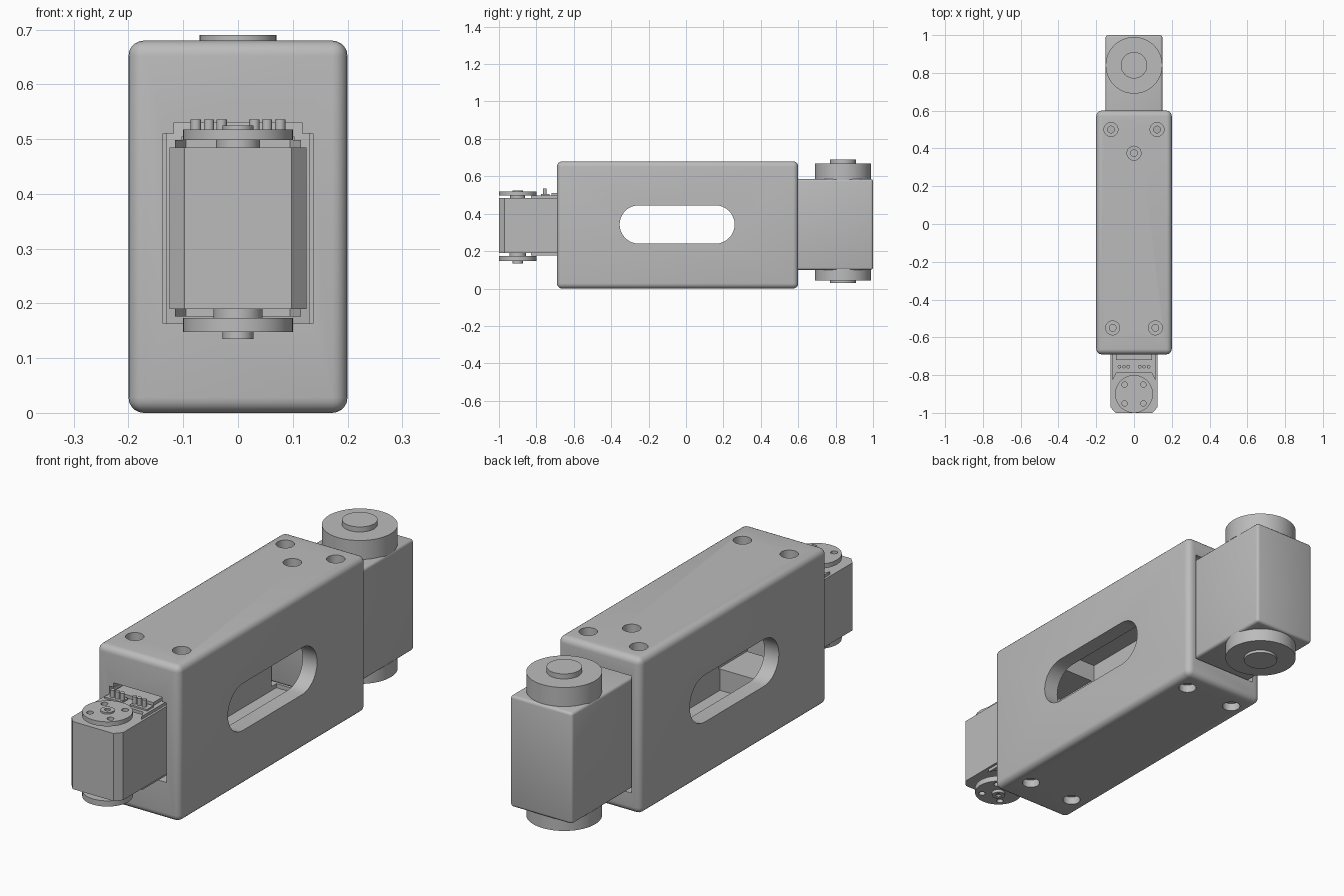
import bpy, bmesh, math
from mathutils import Matrix, Vector

if "Cube" in bpy.data.objects:
    bpy.data.objects.remove(bpy.data.objects["Cube"])

gray = bpy.data.materials.new("plain_gray")
gray.diffuse_color = (0.5, 0.5, 0.5, 1)
gray.use_nodes = True
gray.node_tree.nodes["Principled BSDF"].inputs["Base Color"].default_value = gray.diffuse_color


def finish(name, bm):
    bmesh.ops.recalc_face_normals(bm, faces=bm.faces)
    me = bpy.data.meshes.new(name)
    bm.to_mesh(me)
    bm.free()
    me.materials.append(gray)
    ob = bpy.data.objects.new(name, me)
    bpy.context.collection.objects.link(ob)
    return ob


def box(name, x, y, z):
    bm = bmesh.new()
    bmesh.ops.create_cube(bm, size=1)
    for v in bm.verts:
        v.co = Vector([(a + b) / 2 + c * (b - a) for (a, b), c in zip((x, y, z), v.co)])
    return finish(name, bm)


def disc(name, x, y, z0, z1, r, sides=48):
    bm = bmesh.new()
    bmesh.ops.create_cone(bm, cap_ends=True, segments=sides, radius1=r, radius2=r,
                          depth=z1 - z0, matrix=Matrix.Translation((x, y, (z0 + z1) / 2)))
    return finish(name, bm)


def prism(name, pts, lo, hi, axis):
    # Extrude an outline along x (points are y, z) or along z (points are x, y)
    bm = bmesh.new()
    co = (lambda p: (lo, p[0], p[1])) if axis == "x" else (lambda p: (p[0], p[1], lo))
    f = bm.faces.new([bm.verts.new(co(p)) for p in pts])
    ext = bmesh.ops.extrude_face_region(bm, geom=[f])
    d = (hi - lo, 0, 0) if axis == "x" else (0, 0, hi - lo)
    bmesh.ops.translate(bm, vec=d, verts=[v for v in ext["geom"] if isinstance(v, bmesh.types.BMVert)])
    return finish(name, bm)


def activate(ob):
    bpy.ops.object.select_all(action="DESELECT")
    ob.select_set(True)
    bpy.context.view_layer.objects.active = ob


def bevel(ob, width, segments):
    activate(ob)
    m = ob.modifiers.new("bevel", "BEVEL")
    m.width, m.segments = width, segments
    bpy.ops.object.modifier_apply(modifier=m.name)


def cut(ob, cutters):
    activate(ob)
    for c in cutters:
        m = ob.modifiers.new("cut", "BOOLEAN")
        m.operation, m.solver, m.object = "DIFFERENCE", "EXACT", c
        bpy.ops.object.modifier_apply(modifier=m.name)
        bpy.data.objects.remove(c)


# Housing with rounded edges
housing = box("housing", (-0.2, 0.2), (-0.69, 0.6), (0, 0.68))
bevel(housing, 0.028, 5)

# Hollow inside, front and back openings
cutters = [
    box("cavity", (-0.13, 0.13), (-0.42, 0.45), (0.07, 0.61)),
    box("front_opening", (-0.137, 0.137), (-0.8, -0.41), (0.163, 0.51)),
    box("front_notch", (-0.117, 0.117), (-0.8, -0.405), (0.3, 0.53)),
    box("back_opening", (-0.157, 0.157), (0.415, 0.8), (0.088, 0.598)),
]
# Long round-ended window through both sides
r, zc = 0.1025, 0.3425
slot = []
for yc, start in ((0.26 - r, -90), (-0.355 + r, 90)):
    for i in range(17):
        a = math.radians(start + i * 180 / 16)
        slot.append((yc + r * math.cos(a), zc + r * math.sin(a)))
cutters.append(prism("window", slot, -0.3, 0.3, "x"))
# Countersunk screw holes
for x, y in ((-0.122, 0.5), (0.122, 0.5), (0, 0.375), (-0.113, -0.55), (0.113, -0.55)):
    cutters.append(disc("bore", x, y, 0.645, 0.72, 0.037, 32))
    cutters.append(disc("hole", x, y, 0.58, 0.66, 0.018, 24))
    if x:
        cutters.append(disc("bore", x, y, -0.04, 0.035, 0.037, 32))
        cutters.append(disc("hole", x, y, 0.02, 0.1, 0.018, 24))
cut(housing, cutters)

# Large back motor with stacked discs above and below
motor = box("back_motor", (-0.15, 0.15), (0.43, 1.0), (0.1, 0.585))
bevel(motor, 0.012, 3)
parts = [housing, motor,
         disc("back_top_disc", 0, 0.84, 0.58, 0.668, 0.15, 64),
         disc("back_top_cap", 0, 0.84, 0.66, 0.69, 0.07),
         disc("back_bottom_disc", 0, 0.84, 0.042, 0.105, 0.15, 64),
         disc("back_bottom_cap", 0, 0.84, 0.03, 0.05, 0.07)]

# Small front motor with chamfered front corners
outline = [(-0.098, -1), (0.098, -1), (0.125, -0.97), (0.125, -0.59), (-0.125, -0.59), (-0.125, -0.97)]
parts.append(prism("front_motor", outline, 0.19, 0.485, "z"))

# Stepped shoulders at the neck, above and below
neck = [(-0.115, -0.59), (-0.115, -0.83), (-0.095, -0.79), (0.095, -0.79), (0.115, -0.83), (0.115, -0.59)]
parts.append(prism("neck_top", neck, 0.48, 0.498, "z"))
parts.append(prism("neck_bottom", neck, 0.176, 0.195, "z"))
parts.append(box("neck_rib", (-0.095, 0.095), (-0.72, -0.6), (0.49, 0.512)))

# Connector blocks with pins
for s, side in ((-1, "left"), (1, "right")):
    parts.append(box("connector_" + side, sorted((s * 0.02, s * 0.103)), (-0.775, -0.73), (0.49, 0.505)))
    for x in (0.03, 0.053, 0.077):
        parts.append(disc("pin_" + side, s * x, -0.755, 0.5, 0.536, 0.0095, 16))

# Front horns: drilled discs, hubs and bosses
for name, z0, z1 in (("top", 0.498, 0.518), ("bottom", 0.148, 0.173)):
    horn = disc(name + "_horn", 0, -0.9, z0, z1, 0.1, 64)
    cut(horn, [disc("drill", sx * 0.05, -0.9 + sy * 0.05, z0 - 0.02, z1 + 0.02, 0.014, 20)
               for sx in (-1, 1) for sy in (-1, 1)])
    parts.append(horn)
parts.append(disc("top_boss", 0, -0.9, 0.48, 0.505, 0.04))
parts.append(disc("bottom_boss", 0, -0.9, 0.165, 0.2, 0.045))
for name, z0, z1 in (("top_hub", 0.51, 0.525), ("bottom_hub", 0.135, 0.155)):
    hub = disc(name, 0, -0.9, z0, z1, 0.028, 32)
    top = name == "top_hub"
    cut(hub, [disc("socket", 0, -0.9, z1 - 0.008 if top else z0 - 0.02,
                   z1 + 0.02 if top else z0 + 0.008, 0.012, 20)])
    parts.append(hub)

# Smooth rounded faces, keep edges sharp
for ob in parts:
    activate(ob)
    bpy.ops.object.shade_smooth_by_angle(angle=math.radians(30))
